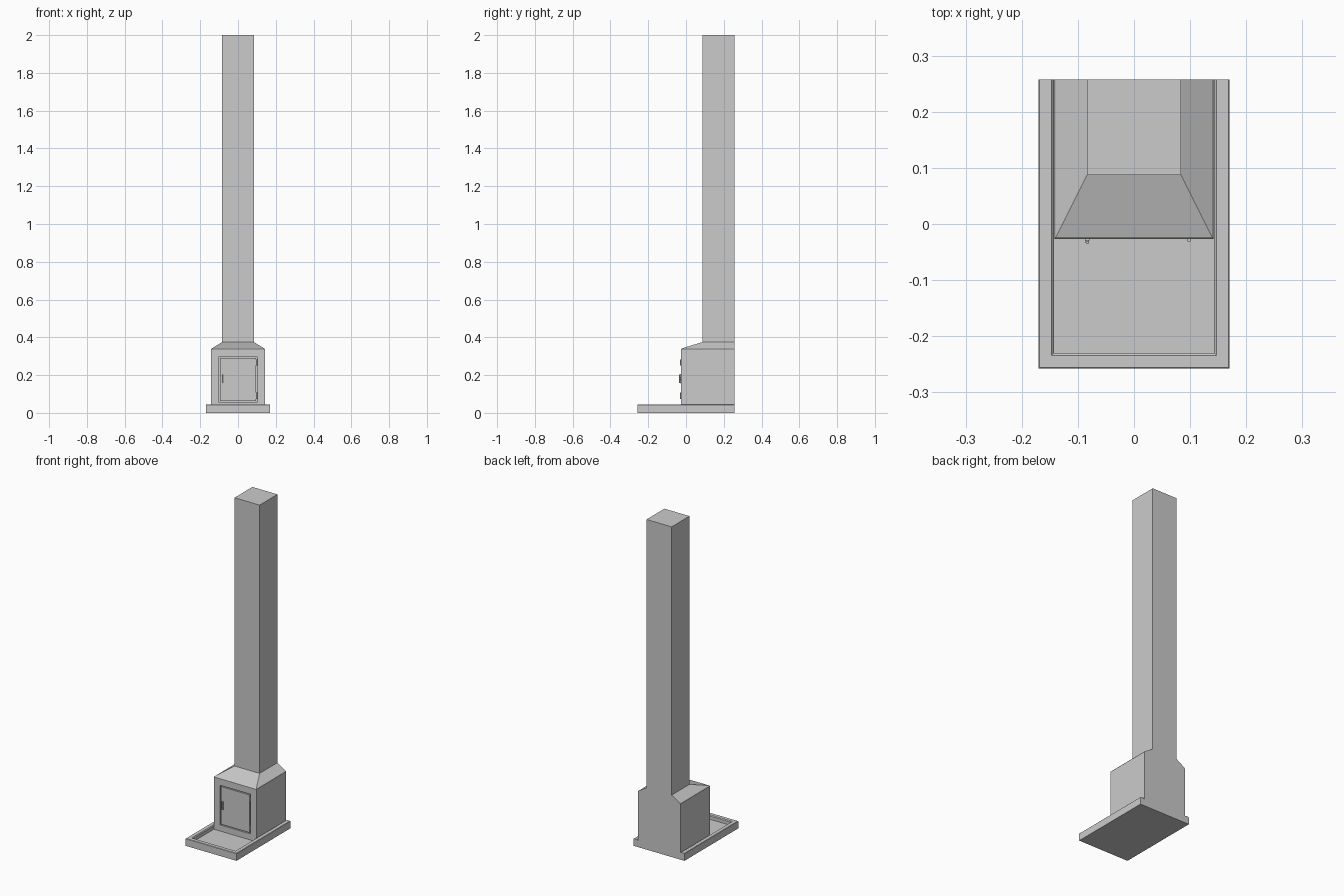
import bpy
import bmesh

cube = bpy.data.objects.get("Cube")
if cube:
    bpy.data.objects.remove(cube, do_unlink=True)

BACK = 0.2575

# One plain grey
grey = bpy.data.materials.new("stove_grey")
grey.use_nodes = True
colour = (0.6, 0.6, 0.6, 1)
grey.diffuse_color = colour
grey.node_tree.nodes["Principled BSDF"].inputs["Base Color"].default_value = colour


def finish(name, bm):
    bmesh.ops.recalc_face_normals(bm, faces=bm.faces[:])
    mesh = bpy.data.meshes.new(name)
    bm.to_mesh(mesh)
    bm.free()
    mesh.materials.append(grey)
    obj = bpy.data.objects.new(name, mesh)
    bpy.context.collection.objects.link(obj)
    return obj


def stack(name, rings):
    """Loft rectangles given as (half width, front y, back y, z), capped at both ends."""
    bm = bmesh.new()
    loops = [[bm.verts.new(p) for p in ((-w, f, z), (w, f, z), (w, b, z), (-w, b, z))]
             for w, f, b, z in rings]
    for low, high in zip(loops, loops[1:]):
        for i in range(4):
            j = (i + 1) % 4
            bm.faces.new((low[i], low[j], high[j], high[i]))
    bm.faces.new(loops[0])
    bm.faces.new(loops[-1])
    return finish(name, bm)


def box(name, x, y, z):
    bm = bmesh.new()
    bmesh.ops.create_cube(bm, size=1)
    for v in bm.verts:
        for i, (low, high) in enumerate((x, y, z)):
            v.co[i] = low if v.co[i] < 0 else high
    return finish(name, bm)


def cut(target, cutter):
    mod = target.modifiers.new("cut", 'BOOLEAN')
    mod.operation = 'DIFFERENCE'
    mod.solver = 'EXACT'
    mod.object = cutter
    bpy.context.view_layer.objects.active = target
    bpy.ops.object.modifier_apply(modifier=mod.name)
    bpy.data.objects.remove(cutter, do_unlink=True)


def rod(name, x, y, z_low, z_high, radius):
    bm = bmesh.new()
    bmesh.ops.create_cone(bm, cap_ends=True, segments=12, radius1=radius,
                          radius2=radius, depth=z_high - z_low)
    bmesh.ops.translate(bm, verts=bm.verts[:], vec=(x, y, (z_low + z_high) / 2))
    obj = finish(name, bm)
    for p in obj.data.polygons:
        p.use_smooth = abs(p.normal.z) < 0.5
    return obj


# Hearth tray with a raised rim on the front and sides, chamfered at its edges
tray = stack("hearth_tray", [(0.17, -BACK, BACK, 0), (0.17, -BACK, BACK, 0.043),
                             (0.168, -BACK + 0.002, BACK, 0.045)])
cut(tray, stack("tray_recess", [(0.143, -0.23, 0.3, 0.02), (0.143, -0.23, 0.3, 0.04),
                                (0.148, -0.235, 0.3, 0.046)]))

# Firebox, sloping hood and flue share the flat back
body = stack("firebox_and_flue", [
    (0.142, -0.027, BACK, 0.015), (0.142, -0.027, BACK, 0.337),
    (0.139, -0.023, BACK, 0.341), (0.084, 0.087, BACK, 0.375),
    (0.084, 0.087, BACK, 2)])
cut(body, box("door_opening", (-0.102, 0.102), (-0.05, -0.015), (0.057, 0.297)))

# Door set into its opening with a thin gap all round
box("door", (-0.096, 0.096), (-0.027, -0.01), (0.063, 0.291))

# Latch handle: plate, two stems and a grip
box("handle_plate", (-0.087, -0.079), (-0.029, -0.026), (0.155, 0.205))
for i, z in enumerate((0.165, 0.192)):
    box(f"handle_stem_{i + 1}", (-0.086, -0.080), (-0.034, -0.028), (z, z + 0.005))
rod("handle_grip", -0.083, -0.033, 0.158, 0.202, 0.003)

# Hinge barrels on the opposite edge of the door
for name, z in (("lower_hinge", 0.074), ("upper_hinge", 0.25)):
    rod(name, 0.098, -0.028, z, z + 0.033, 0.004)
